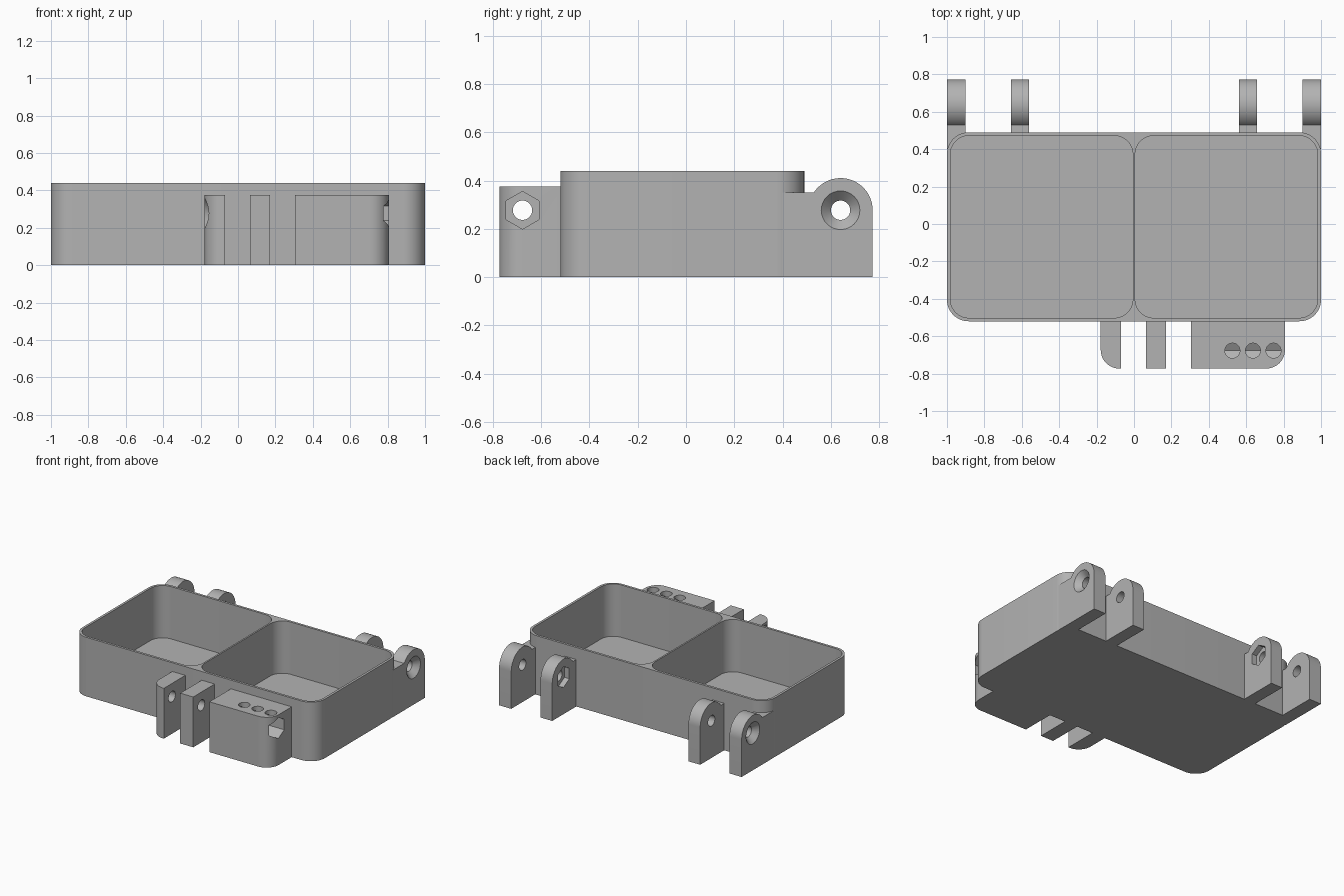
import bpy, bmesh
from math import sin, cos, pi
from mathutils import Vector

if "Cube" in bpy.data.objects:
    bpy.data.objects.remove(bpy.data.objects["Cube"])

grey = bpy.data.materials.new("plain grey")
grey.use_nodes = True
grey.diffuse_color = (0.45, 0.45, 0.45, 1)
grey.node_tree.nodes["Principled BSDF"].inputs["Base Color"].default_value = (0.45, 0.45, 0.45, 1)

HINGE = (0.64, 0.277)    # hinge pin axis (y, z)
LATCH = (-0.677, 0.277)  # latch pin axis (y, z)
BORE, HEAD = 0.04, 0.08


def along_x(u, v, d):
    return Vector((d, u, v))


def along_z(u, v, d):
    return Vector((u, v, d))


def arc(cu, cv, r, start, end, n=12):
    return [(cu + r * cos(start + (end - start) * i / n),
             cv + r * sin(start + (end - start) * i / n)) for i in range(n + 1)]


def rounded(u0, v0, u1, v1, radii):
    """Rectangle outline; radii run from the low corner anticlockwise."""
    pts = []
    corners = ((u0, v0, 1, 1), (u1, v0, -1, 1), (u1, v1, -1, -1), (u0, v1, 1, -1))
    for i, ((u, v, su, sv), r) in enumerate(zip(corners, radii)):
        start = pi + i * pi / 2
        pts += arc(u + su * r, v + sv * r, r, start, start + pi / 2) if r else [(u, v)]
    return pts


def loft(name, axis, ring_a, a, ring_b, b):
    """Solid between two outlines at depths a and b."""
    bm = bmesh.new()
    va = [bm.verts.new(axis(u, v, a)) for u, v in ring_a]
    vb = [bm.verts.new(axis(u, v, b)) for u, v in ring_b]
    n = len(va)
    bm.faces.new(va[::-1])
    bm.faces.new(vb)
    for i in range(n):
        j = (i + 1) % n
        bm.faces.new((va[i], va[j], vb[j], vb[i]))
    bmesh.ops.recalc_face_normals(bm, faces=bm.faces)
    mesh = bpy.data.meshes.new(name)
    bm.to_mesh(mesh)
    bm.free()
    mesh.materials.append(grey)
    ob = bpy.data.objects.new(name, mesh)
    bpy.context.collection.objects.link(ob)
    return ob


def prism(name, axis, ring, a, b):
    return loft(name, axis, ring, a, ring, b)


def drill(axis, centre, a, b, ra, rb=None, sides=32):
    """Round, conical or hexagonal cutter; polygons point up."""
    def ring(r):
        return arc(*centre, r, pi / 2, pi / 2 + 2 * pi, sides)[:-1]
    return loft("cutter", axis, ring(ra), a, ring(rb or ra), b)


def cut(ob, cutters):
    for c in cutters:
        mod = ob.modifiers.new("cut", "BOOLEAN")
        mod.operation, mod.solver, mod.object = "DIFFERENCE", "EXACT", c
    bpy.context.view_layer.update()
    mesh = bpy.data.meshes.new_from_object(
        ob.evaluated_get(bpy.context.evaluated_depsgraph_get()))
    ob.modifiers.clear()
    ob.data = mesh
    for c in cutters:
        bpy.data.objects.remove(c)
    bpy.ops.object.select_all(action="DESELECT")
    bpy.context.view_layer.objects.active = ob
    ob.select_set(True)
    bpy.ops.object.shade_smooth_by_angle(angle=0.5)


def countersink(centre, face, inward):
    """Cone from just outside the face down to the bore."""
    d = HEAD - BORE
    return drill(along_x, centre, face - inward * 0.01, face + inward * d, HEAD + 0.01, BORE)


def tray_block(name="cutter"):
    return prism(name, along_z, rounded(-1, -0.52, 1, 0.49, [0.115] * 4), 0, 0.44)


# Tray with two rounded compartments
tray = tray_block("tray")
cut(tray, [prism("cutter", along_z, rounded(min(s * 0.006, s * 0.982), -0.502,
                                            max(s * 0.006, s * 0.982), 0.472, [0.1] * 4), 0.05, 0.6)
           for s in (-1, 1)])

# Hinge lugs at the back: countersunk outside, nut pocket inside
for s, side in ((1, "left"), (-1, "right")):
    for part, inner, outer, start in (("outer", 0.9, 1.0, 0.4), ("inner", 0.562, 0.658, 0.47)):
        outline = [(start, 0), (0.773, 0)]
        outline += arc(*HINGE, 0.133, 0, pi - 0.58, 24) + [(start, 0.35)]
        lug = prism(f"{side}_{part}_hinge_lug", along_x, outline, s * inner, s * outer)
        cutters = [drill(along_x, HINGE, -1.2, 1.2, BORE)]
        if part == "outer":
            cutters.append(countersink(HINGE, s * outer, -s))
        else:
            cutters.append(drill(along_x, HINGE, s * (inner - 0.01), s * (inner + 0.04),
                                 0.078, sides=6))
        block = tray_block()
        block.scale.z = 1.5
        block.location.z = -0.1
        cut(lug, cutters + [block])

# Latch lugs and latch block at the front
for name, x0, x1, radii in (("latch_end_lug", -0.178, -0.07, (0.1, 0, 0, 0)),
                            ("latch_middle_lug", 0.065, 0.172, (0, 0, 0, 0)),
                            ("latch_block", 0.305, 0.807, (0, 0.1, 0, 0))):
    part = prism(name, along_z, rounded(x0, -0.773, x1, -0.52, radii), 0, 0.375)
    cutters = [drill(along_x, LATCH, -1.2, 1.2, BORE)]
    if name == "latch_end_lug":
        cutters.append(countersink(LATCH, x0, 1))
    if name == "latch_block":
        # Long hexagonal bore, opened from above by three round holes
        cutters.append(drill(along_x, LATCH, 0.43, 0.9, 0.078, sides=6))
        cutters += [drill(along_z, (0.526 + i * 0.11, LATCH[0]), 0.28, 0.5, BORE)
                    for i in range(3)]
    cut(part, cutters)
